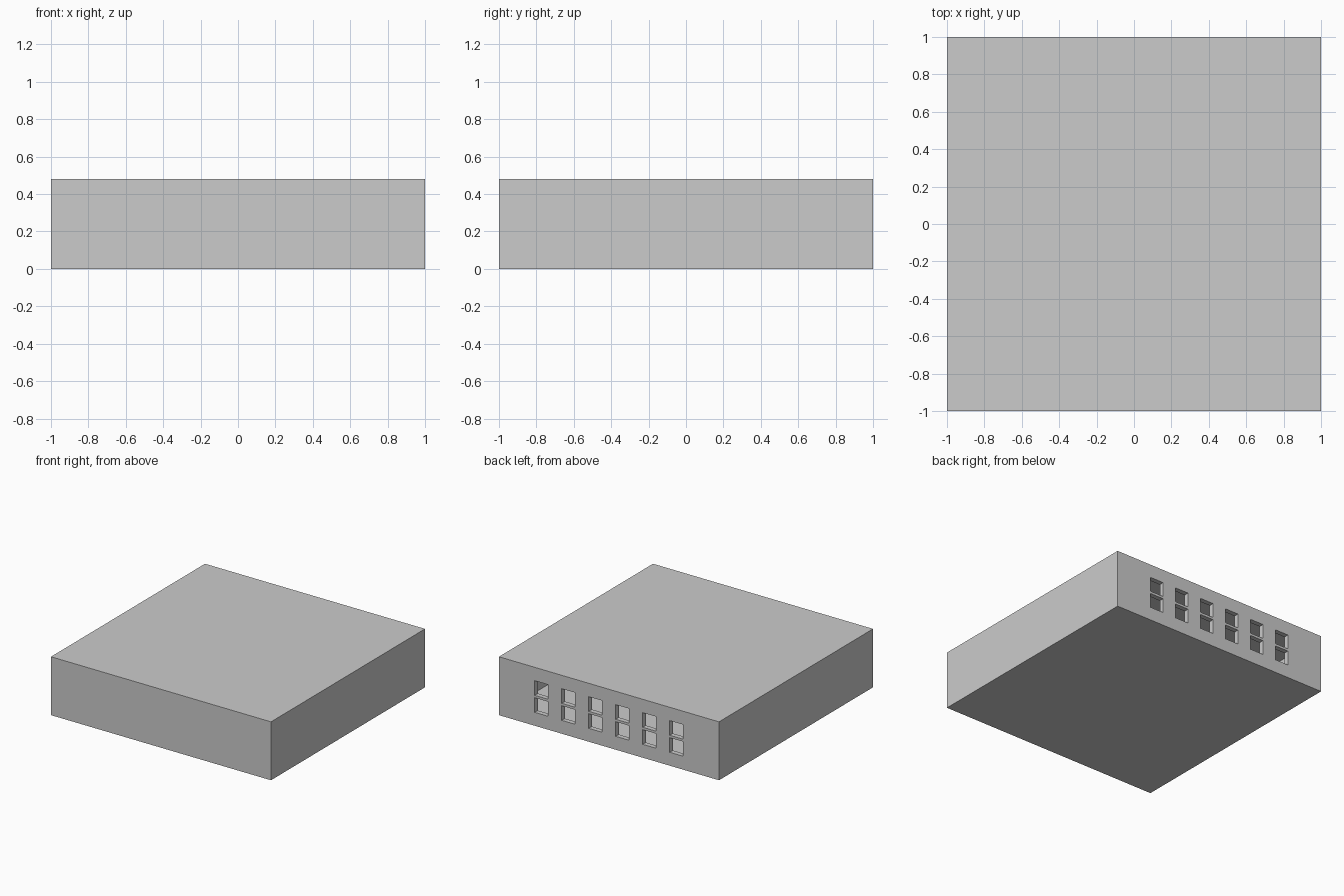
import bpy, bmesh
from mathutils import Vector

if "Cube" in bpy.data.objects:
    bpy.data.objects.remove(bpy.data.objects["Cube"])

HEIGHT = 0.48
CELL = 0.1227          # window width, equal to the gap between windows
COLS = 6
WALL = 0.04
ROWS = [(0.11, 0.23), (0.25, 0.37)]
LEFT = -CELL * (2 * COLS - 1) / 2
COLUMNS = [(LEFT + 2 * i * CELL, LEFT + (2 * i + 1) * CELL) for i in range(COLS)]

# Hollow building block
bm = bmesh.new()
bmesh.ops.create_cube(bm, size=1)
for v in bm.verts:
    v.co = Vector((v.co.x * 2, v.co.y * 2, (v.co.z + 0.5) * HEIGHT))


def slice_at(point, normal):
    geom = bm.verts[:] + bm.edges[:] + bm.faces[:]
    bmesh.ops.bisect_plane(bm, geom=geom, dist=1e-5, plane_co=point, plane_no=normal)


for span in COLUMNS:
    for x in span:
        slice_at((x, 0, 0), (1, 0, 0))
for span in ROWS:
    for z in span:
        slice_at((0, 0, z), (0, 0, 1))


# Two rows of square windows in the back wall
def is_window(face):
    c = face.calc_center_median()
    return (c.y > 0.99 and any(a < c.x < b for a, b in COLUMNS)
            and any(a < c.z < b for a, b in ROWS))


bmesh.ops.delete(bm, geom=[f for f in bm.faces if is_window(f)], context='FACES')
bmesh.ops.recalc_face_normals(bm, faces=bm.faces[:])
mesh = bpy.data.meshes.new("building_block")
bm.to_mesh(mesh)
bm.free()
block = bpy.data.objects.new("building_block", mesh)
bpy.context.collection.objects.link(block)

# Wall thickness, giving the windows their reveals
shell = block.modifiers.new("wall_thickness", 'SOLIDIFY')
shell.thickness = WALL
shell.offset = -1
shell.use_even_offset = True
shell.use_quality_normals = True
